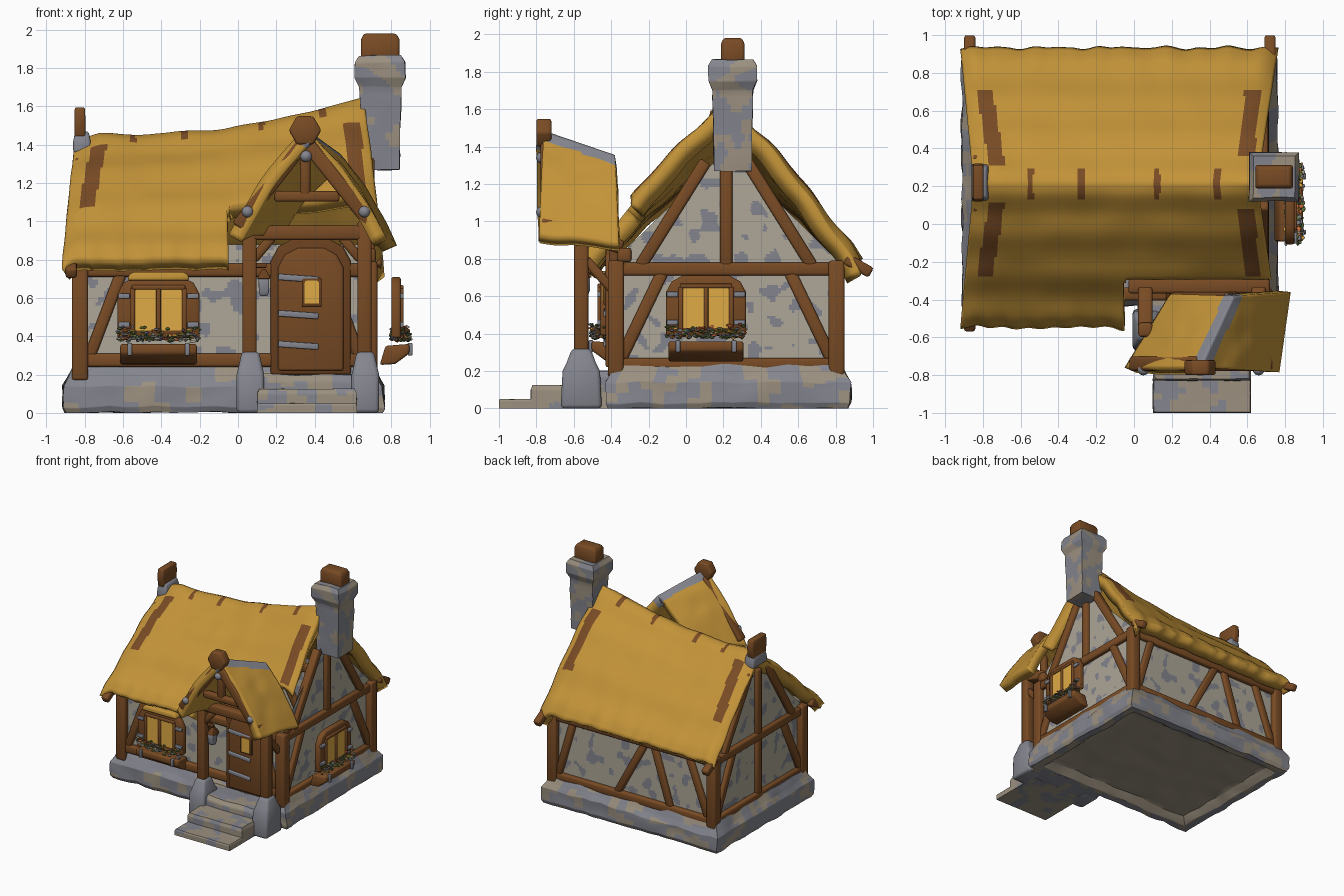
import bpy, bmesh, math, random
from mathutils import Vector, Matrix, noise

if "Cube" in bpy.data.objects:
    bpy.data.objects.remove(bpy.data.objects["Cube"])

random.seed(4)


def mat(name, r, g, b):
    m = bpy.data.materials.new(name)
    m.diffuse_color = (r, g, b, 1)
    m.use_nodes = True
    m.node_tree.nodes["Principled BSDF"].inputs["Base Color"].default_value = m.diffuse_color
    return m


THATCH = mat("thatch gold", 0.54, 0.29, 0.04)
WOOD = mat("timber brown", 0.19, 0.07, 0.018)
DARK = mat("dark timber", 0.14, 0.05, 0.013)
STONE = mat("blue grey stone", 0.23, 0.235, 0.27)
SAND = mat("beige stone", 0.33, 0.28, 0.215)
PLASTER = mat("pale plaster", 0.42, 0.385, 0.31)
GLOW = mat("window yellow", 0.74, 0.40, 0.06)
LEAF = mat("leaf green", 0.12, 0.18, 0.045)
PETAL = mat("orange petal", 0.6, 0.16, 0.05)
I = Matrix.Identity(4)


def finish(name, bm, mats, bevel=0, thick=0, M=I):
    bm.transform(M)
    me = bpy.data.meshes.new(name)
    bm.to_mesh(me)
    bm.free()
    for m in mats:
        me.materials.append(m)
    me.shade_smooth()
    ob = bpy.data.objects.new(name, me)
    bpy.context.collection.objects.link(ob)
    if thick:
        s = ob.modifiers.new("thickness", 'SOLIDIFY')
        s.thickness, s.offset = thick, -1
    if bevel:
        b = ob.modifiers.new("soft edges", 'BEVEL')
        b.width, b.segments, b.limit_method = bevel, 2, 'ANGLE'
        b.angle_limit = math.radians(40)
    elif not thick:
        me.set_sharp_from_angle(angle=math.radians(40))
    return ob


def patches(scale, level):
    return lambda c: int(noise.noise(c * scale) > level)


def sheet(name, fn, nu, nv, mats, rule=None, skip=None, thick=0):
    """Grid surface fn(u, v), coloured per face by a rule."""
    bm = bmesh.new()
    g = [[bm.verts.new(fn(i / nu, j / nv)) for j in range(nv + 1)] for i in range(nu + 1)]
    for i in range(nu):
        for j in range(nv):
            q = (g[i][j], g[i + 1][j], g[i + 1][j + 1], g[i][j + 1])
            c = sum((v.co for v in q), Vector()) / 4
            if not (skip and skip(c)):
                bm.faces.new(q).material_index = rule(c) if rule else 0
    loose = [v for v in bm.verts if not v.link_faces]
    bmesh.ops.delete(bm, geom=loose, context='VERTS')
    return finish(name, bm, mats, thick=thick)


def loft(name, cx, cy, rings, mats, cuts=0, jitter=0, bevel=0.02, rule=patches(8, 0.12)):
    """Stack of rectangles (z, half x, half y), optionally patched and roughened."""
    bm = bmesh.new()
    rs = [[bm.verts.new((cx + a * hx, cy + b * hy, z)) for a, b in ((-1, -1), (1, -1), (1, 1), (-1, 1))]
          for z, hx, hy in rings]
    for lo, hi in zip(rs, rs[1:]):
        for k in range(4):
            bm.faces.new((lo[k], lo[(k + 1) % 4], hi[(k + 1) % 4], hi[k]))
    bm.faces.new(rs[0][::-1])
    bm.faces.new(rs[-1])
    if cuts:
        bmesh.ops.subdivide_edges(bm, edges=bm.edges[:], cuts=cuts, use_grid_fill=True)
        for v in bm.verts:
            v.co += noise.noise_vector(v.co * 7) * jitter
            v.co.z = max(v.co.z, 0)
        for f in bm.faces:
            f.material_index = rule(f.calc_center_median())
    return finish(name, bm, mats, bevel)


def beams(name, segs, w, m=WOOD, bevel=0.014, M=I):
    """Square timbers from point to point, joined in one object."""
    bm = bmesh.new()
    for p, q in segs:
        p, q = Vector(p), Vector(q)
        d = q - p
        T = Matrix.Translation((p + q) / 2) @ d.to_track_quat('Z', 'Y').to_matrix().to_4x4()
        bmesh.ops.create_cube(bm, size=1, matrix=T @ Matrix.Diagonal((w, w, d.length, 1)))
    return finish(name, bm, [m], bevel, M=M)


def prism(name, pts, vec, m, bevel=0.012, M=I):
    bm = bmesh.new()
    f = bm.faces.new([bm.verts.new(p) for p in pts])
    top = bmesh.ops.extrude_face_region(bm, geom=[f])["geom"]
    bmesh.ops.translate(bm, vec=vec, verts=[v for v in top if isinstance(v, bmesh.types.BMVert)])
    bmesh.ops.recalc_face_normals(bm, faces=bm.faces[:])
    return finish(name, bm, [m], bevel, M=M)


def arch(w, z0, z1, c, y, x=0):
    return [(x + a, y, z) for a, z in ((-w, z0), (w, z0), (w, z1 - c), (w - c * .35, z1 - c * .35),
            (w - c, z1), (c - w, z1), (c * .35 - w, z1 - c * .35), (-w, z1 - c))]


def lerp(tbl, t):
    for (a, p), (b, q) in zip(tbl, tbl[1:]):
        if t <= b:
            return p + (q - p) * (t - a) / (b - a)
    return tbl[-1][1]


# Stone base with hollow underside, porch floor and steps
loft("foundation", -.075, .225, [(.05, .7, .52), (.0, .76, .58), (0, .82, .64), (.03, .835, .655), (.14, .835, .655),
     (.18, .81, .63), (.24, .78, .60)], [STONE, SAND], 20, .014, 0,
     lambda c: 1 if c.z < .07 and abs(c.x + .075) < .76 and abs(c.y - .225) < .58 else patches(8, .12)(c))
loft("porch_floor", .36, -.5, [(0, .34, .13), (.17, .34, .13), (.2, .32, .11)], [STONE, SAND], 9, .01, 0)
loft("upper_step", .36, -.68, [(0, .26, .15), (.1, .26, .15), (.125, .25, .14)], [SAND, STONE], 9, .004, 0)
loft("lower_step", .36, -.8, [(0, .26, .2), (.04, .26, .2), (.05, .255, .195)], [SAND, STONE], 11, .003, 0)

# Plaster walls
X0, X1, Y0, Y1, YC = -.82, .68, -.37, .80, .215
pl, pr = [PLASTER, STONE], patches(12, .24)
sheet("front_wall", lambda u, v: (X0 + (X1 - X0) * u, Y0, .18 + .7 * v), 100, 46, pl, pr)
sheet("back_wall", lambda u, v: (X1 + (X0 - X1) * u, Y1, .18 + .65 * v), 100, 44, pl, pr)
for nm, x, s in (("right", X1, 1), ("left", X0, -1)):
    def gable(u, v, x=x, s=s):
        z = .18 + 1.2 * v
        return (x, YC + s * (2 * u - 1) * .585 * min(1, max(0, 1 - (z - .8) / .58)), z)
    sheet(nm + "_gable_wall", gable, 80, 80, pl, pr)
    # Gable timbers
    segs = [((x, YC, .76), (x, YC, 1.32))]
    for k in (-1, 1):
        segs += [((x, YC + k * .46, .76), (x, YC + k * .11, 1.32)),
                 ((x, YC + k * .56, .27), (x, YC + k * .34, .73))]
    if s < 0:
        segs.append(((x, YC, .24), (x, YC, .74)))
    beams(nm + "_gable_timbers", segs, .065)
    beams(nm + "_rails", [((x, Y0, .235), (x, Y1, .235)), ((x, Y0, .745), (x, Y1, .745))], .07)

# Timber frame of the long walls
beams("corner_posts", [((x, y, .17), (x, y, .79)) for x in (X0 - .005, X1 + .005) for y in (Y0 - .005, Y1 + .005)], .085)
beams("long_rails", [((X0, y, z), (X1, y, z)) for y, z in ((Y0, .275), (Y0, .745), (Y1, .235), (Y1, .745))], .07)
beams("front_braces", [((-.78, Y0, .28), (-.61, Y0, .73)), ((.63, Y0, .3), (.54, Y0, .55))], .06)
beams("back_braces", [((-.78, Y1, .25), (-.6, Y1, .73)), ((-.42, Y1, .25), (-.27, Y1, .73)),
                      ((.08, Y1, .25), (-.18, Y1, .73)), ((.64, Y1, .25), (.5, Y1, .73))], .06)

# Sagging main thatch, with ridge ties and side straps painted by rule
DROP = [(0, 1), (.08, .955), (.25, .82), (.5, .585), (.74, .31), (.93, .1), (1, 0)]


def main_roof(u, v):
    t = 2 * v - 1
    a = abs(t)
    xl, xr = -.85 - .07 * a, .655 + .11 * a
    x = xl + (xr - xl) * u
    ridge = 1.455 + .19 * (max(0, x + .6) / 1.24) ** 2 - .03 * max(0, -x - .72) / .13
    roll = .09 * max(0, 1 - (xr - x) / .13) ** 2 * a ** .5 + .05 * max(0, 1 - (x - xl) / .1) ** 2 * a ** .5
    z = .8 + (ridge - .8) * lerp(DROP, a) - roll + .008 * math.sin(a * 22)
    n = noise.noise(Vector((x * 9, t * 2, 0)))
    y = YC + t * ((.72 if t > 0 else .765) + .025 * n * a ** 4)
    return (x, y, z + .012 * noise.noise(Vector((x * 5, y * 5, 3))))


def roof_paint(c):
    d = abs(c.y - YC)
    tie = d < .085 and min(abs(c.x - k) for k in (-.55, -.28, .12, .44)) < .018
    left = abs(c.x + .725 + .17 * (d - .1)) < .042 and .1 < d < .49
    right = abs(c.x - .59 - .1 * (d - .1)) < .042 and .14 < d < .5
    return int(tie or left or right)


sheet("main_thatch_roof", main_roof, 120, 90, [THATCH, WOOD], roof_paint,
      lambda c: c.x > -.05 and c.y < -.29, thick=.1)
beams("eave_ends", [((x, YC + k * .64, .80), (x, YC + k * .775, .725)) for x, k in ((-.87, 1), (.72, 1), (-.87, -1))], .06)
loft("ridge_end_stone", -.815, .22, [(1.36, .045, .1), (1.42, .045, .09), (1.47, .035, .08)], [STONE], bevel=.012)
loft("ridge_end_finial", -.825, .22, [(1.44, .03, .085), (1.53, .028, .1), (1.595, .027, .09)], [WOOD], bevel=.01)

# Chimney
loft("chimney", .742, .25, [(1.27, .1, .1), (1.7, .108, .108), (1.75, .132, .13), (1.83, .13, .13), (1.865, .11, .11)],
     [STONE, SAND], 10, .006, 0, patches(10, .06))
loft("chimney_pot", .742, .25, [(1.84, .1, .062), (1.95, .1, .062), (1.98, .085, .05)], [WOOD], bevel=.012)

# Porch timbers
PX = (.06, .66)
for x in PX:
    loft("porch_post_base", x + .005, -.56, [(0, .072, .11), (.2, .072, .1), (.24, .062, .08), (.32, .045, .05)], [STONE], bevel=.02)
beams("porch_posts", [((x, -.56, .28), (x, -.56, 1.0)) for x in PX], .075)
beams("porch_beams", [((.04, -.56, .94), (.68, -.56, .94)), ((-.03, -.33, .82), (.72, -.33, .82))]
      + [((x, -.58, .94), (x, -.34, .86)) for x in PX], .075)
beams("porch_braces", [((.08, -.56, .8), (.18, -.56, .92)), ((.64, -.56, .8), (.54, -.56, .92))]
      + [((x, -.54, .8), (x, -.38, .62)) for x in PX], .05)
beams("porch_gable_boards", [((.35, -.74, 1.42), (.0, -.74, .97)), ((.35, -.74, 1.42), (.71, -.74, .97))], .075)
beams("porch_collar", [((.19, -.72, 1.13), (.53, -.72, 1.13)), ((.35, -.72, 1.13), (.35, -.72, 1.42))], .055)
bm = bmesh.new()
for p in ((.05, -.77, 1.05), (.66, -.77, 1.05), (.355, -.77, 1.34)):
    bmesh.ops.create_icosphere(bm, subdivisions=2, radius=.032, matrix=Matrix.Translation(p))
finish("porch_studs", bm, [STONE])

# Skewed porch thatch with a stone-coloured ridge band
RF, RB = Vector((.35, -.76, 1.485)), Vector((.53, -.38, 1.355))
LF, LB = Vector((-.05, -.76, .93)), Vector((.19, -.37, 1.0))
EF, EB = Vector((.77, -.785, .93)), Vector((.83, -.36, .87))


def porch_roof(u, v):
    t = 2 * u - 1
    e = LF.lerp(LB, v) if t < 0 else EF.lerp(EB, v)
    p = RF.lerp(RB, v).lerp(e, abs(t))
    p.z += .05 * math.sin(math.pi * abs(t)) + .015 * noise.noise(p * 7) * min(1, 4 * abs(t))
    return p


sheet("porch_thatch_roof", porch_roof, 64, 30, [THATCH, STONE],
      lambda c: int(abs(c.x - .35 - .18 * (c.y + .76) / .38) < .05), thick=.08)
prism("porch_ridge_end", [(.35 + .085 * math.cos(k * math.pi / 3), -.80, 1.475 + .085 * math.sin(k * math.pi / 3))
                          for k in range(6)], (0, .08, 0), WOOD)

# Door with straps, small pane and lantern
prism("door_frame", arch(.21, .2, .91, .12, -.36, .38), (0, -.05, 0), DARK)
prism("door", arch(.17, .22, .86, .1, -.40, .38), (0, -.03, 0), WOOD)
beams("door_straps", [((.21, -.425, z), (.42, -.425, z - .015)) for z in (.36, .52, .71)], .032, STONE, .006)
prism("door_pane_frame", arch(.052, .555, .705, .01, -.42, .385), (0, -.022, 0), DARK, .005)
prism("door_pane", arch(.037, .57, .69, .01, -.44, .385), (0, -.008, 0), GLOW, 0)
loft("lantern", .135, -.54, [(.61, .018, .018), (.63, .026, .026), (.7, .028, .028)], [STONE], bevel=.005)
loft("lantern_cap", .135, -.54, [(.7, .036, .036), (.75, .01, .01)], [DARK], bevel=.004)
beams("lantern_arm", [((.07, -.54, .77), (.15, -.54, .77))], .025, DARK, .005)


# Windows with planters, built facing -y then turned into place
def window(tag, M):
    prism(tag + "_window_frame", arch(.215, .39, .71, .09, -.03), (0, -.05, 0), WOOD, M=M)
    prism(tag + "_window_pane", arch(.125, .43, .65, .02, -.075), (0, -.009, 0), GLOW, 0, M)
    beams(tag + "_window_bars", [((x, -.082, .42), (x, -.082, .65)) for x in (-.135, 0, .135)]
          + [((-.14, -.082, .655), (.14, -.082, .655))], .024, WOOD, .006, M)
    beams(tag + "_window_clamps", [((k * .15, -.08, z), (k * .21, -.08, z)) for k in (-1, 1) for z in (.46, .61)],
          .028, STONE, .005, M)
    prof = ((.03, .25), (-.05, .255), (-.125, .31), (-.125, .36), (0, .35))
    prism(tag + "_planter", [(-.2, y, z) for y, z in prof], (.4, 0, 0), WOOD, M=M)
    beams(tag + "_planter_straps", [((x, -.128, .3), (x, -.128, .365)) for x in (-.15, .15)], .025, STONE, .005, M)
    bm = bmesh.new()
    for k in range(220):
        p = Matrix.Translation((random.uniform(-.21, .21), random.uniform(-.13, -.03), random.triangular(.37, .455, .39)))
        s = Matrix.Diagonal((random.uniform(.6, 2), random.uniform(.6, 1.6), .8, 1))
        new = bmesh.ops.create_icosphere(bm, subdivisions=1, radius=.01, matrix=p @ s)["verts"]
        for f in {f for v in new for f in v.link_faces}:
            f.material_index = (0, 0, 1, 2, 0, 3, 1, 4)[k % 8]
    finish(tag + "_flowers", bm, [LEAF, STONE, PLASTER, PETAL, GLOW], M=M)


window("front", Matrix.Translation((-.415, -.38, 0)))
window("right", Matrix.Translation((.77, .107, 0)) @ Matrix.Rotation(math.pi / 2, 4, 'Z'))
prism("front_window_thatch", arch(.16, .69, .735, .03, -.36, -.415), (0, -.12, 0), THATCH)
